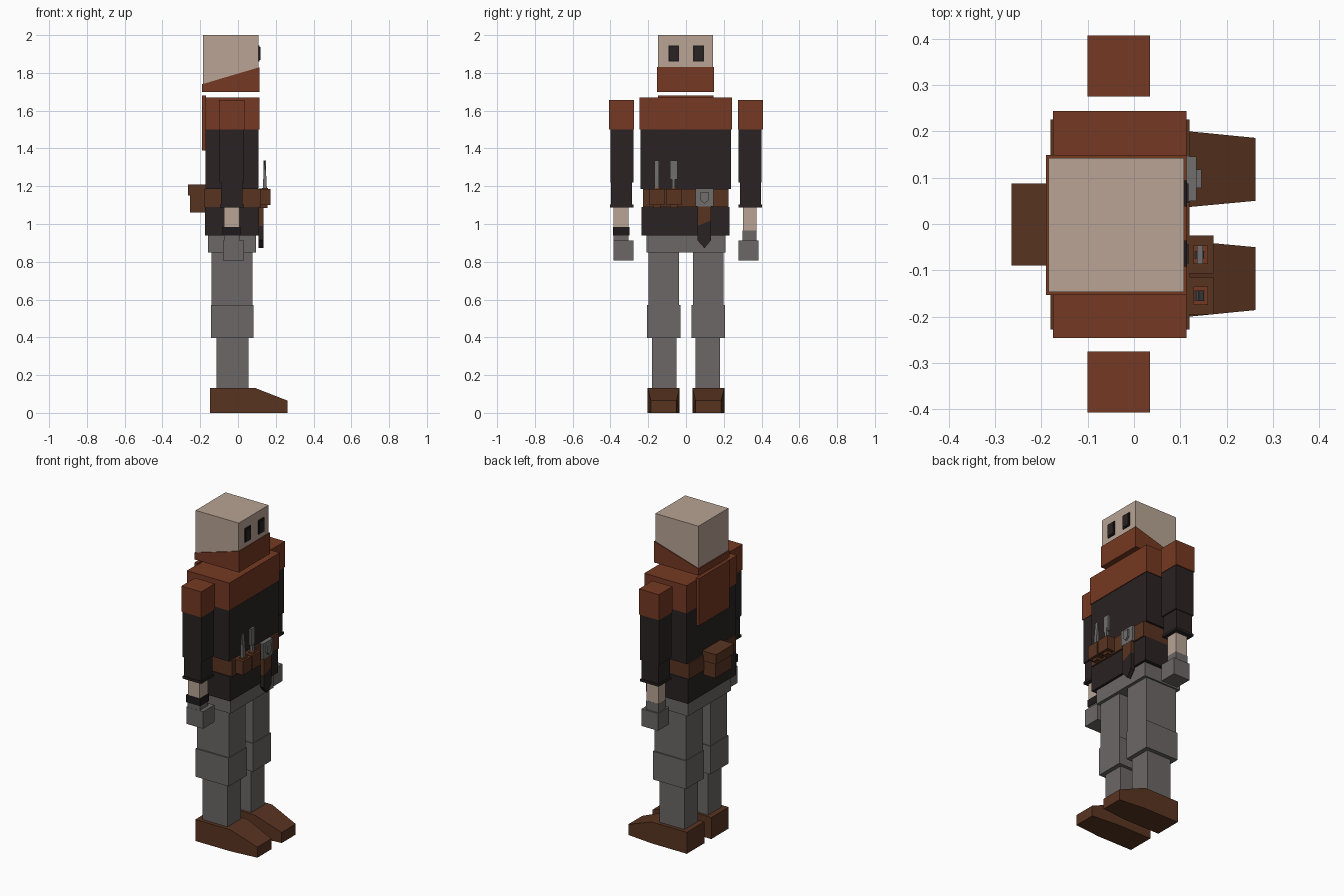
import bpy, bmesh


def mat(name, r, g, b):
    lin = [((c / 255 + 0.055) / 1.055) ** 2.4 for c in (r, g, b)]
    m = bpy.data.materials.new(name)
    m.diffuse_color = (*lin, 1)
    return m


SKIN = mat("skin", 184, 164, 148)
RUST = mat("rust cloth", 117, 57, 34)
DARK = mat("dark cloth", 42, 34, 35)
GREY = mat("grey cloth", 107, 103, 102)
LEATHER = mat("brown leather", 89, 52, 33)
METAL = mat("metal", 112, 110, 109)
BLACK = mat("black", 30, 26, 27)


def finish(name, bm, material):
    bmesh.ops.recalc_face_normals(bm, faces=bm.faces)
    me = bpy.data.meshes.new(name)
    bm.to_mesh(me)
    bm.free()
    me.materials.append(material)
    ob = bpy.data.objects.new(name, me)
    bpy.context.collection.objects.link(ob)
    return ob


def box(name, x, y, z, material):
    """Box from (min, max) ranges on each axis."""
    bm = bmesh.new()
    bmesh.ops.create_cube(bm, size=1)
    for v in bm.verts:
        v.co = [r[0] if c < 0 else r[1] for c, r in zip(v.co, (x, y, z))]
    return finish(name, bm, material)


def prism(name, points, lo, hi, axis, material):
    """Extrude a profile along y (points are x,z) or along x (points are y,z)."""
    bm = bmesh.new()
    place = (lambda p, d: (p[0], d, p[1])) if axis == "y" else (lambda p, d: (d, p[0], p[1]))
    a = [bm.verts.new(place(p, lo)) for p in points]
    b = [bm.verts.new(place(p, hi)) for p in points]
    bm.faces.new(a)
    bm.faces.new(b[::-1])
    n = len(points)
    for i in range(n):
        j = (i + 1) % n
        bm.faces.new((a[i], b[i], b[j], a[j]))
    return finish(name, bm, material)


# Head with sloped face scarf and eyes (the figure faces +x)
box("head", (-0.185, 0.108), (-0.147, 0.143), (1.71, 2.0), SKIN)
prism("face_scarf", [(-0.19, 1.70), (0.113, 1.70), (0.113, 1.83), (-0.19, 1.74)],
      -0.153, 0.149, "y", RUST)
for side, y in (("right", -0.064), ("left", 0.066)):
    box(side + "_eye_frame", (0.10, 0.114), (y - 0.028, y + 0.028), (1.86, 1.945), BLACK)
    box(side + "_eye", (0.11, 0.118), (y - 0.021, y + 0.021), (1.868, 1.937), DARK)

# Torso, shoulder mantle and back cape
box("mantle", (-0.175, 0.113), (-0.246, 0.244), (1.5, 1.67), RUST)
box("chest", (-0.172, 0.108), (-0.241, 0.239), (1.185, 1.5), DARK)
box("tunic_skirt", (-0.174, 0.111), (-0.235, 0.23), (0.938, 1.09), DARK)
box("back_cape", (-0.19, -0.17), (-0.149, 0.146), (1.39, 1.68), RUST)
box("belt", (-0.18, 0.12), (-0.228, 0.226), (1.09, 1.185), LEATHER)

# Back pouch with overhanging lid
box("back_pouch", (-0.255, -0.17), (-0.083, 0.08), (1.06, 1.16), LEATHER)
box("back_pouch_lid", (-0.265, -0.17), (-0.09, 0.087), (1.15, 1.21), LEATHER)

# Front pouches, each holding a tool
for i, (y0, y1) in enumerate(((-0.195, -0.115), (-0.107, -0.025))):
    c = (y0 + y1) / 2
    box(f"front_pouch_{i}", (0.11, 0.172), (y0, y1), (1.10, 1.185), LEATHER)
    box(f"pouch_base_{i}", (0.115, 0.155), (c - 0.02, c + 0.02), (1.085, 1.10), LEATHER)
    box(f"pouch_rim_{i}", (0.128, 0.16), (c - 0.02, c + 0.02), (1.18, 1.19), RUST)
    w = 0.011 if i == 0 else 0.008
    prism(f"tool_{i}", [(0.132, 1.18), (0.153, 1.18), (0.15, 1.25), (0.142, 1.335),
                        (0.139, 1.335), (0.134, 1.25)], c - w, c + w, "y", METAL)
box("tool_head", (0.136, 0.149), (-0.086, -0.046), (1.235, 1.335), METAL)

# Buckle plate, shield badge and knife sheath
box("buckle", (0.11, 0.135), (0.05, 0.146), (1.092, 1.188), METAL)
prism("buckle_shield", [(0.078, 1.17), (0.118, 1.17), (0.118, 1.125), (0.098, 1.108),
                        (0.078, 1.125)], 0.13, 0.146, "x", METAL)
prism("sheath_top", [(0.062, 1.10), (0.133, 1.10), (0.133, 1.02), (0.062, 0.99)],
      0.108, 0.134, "x", LEATHER)
prism("sheath_tip", [(0.062, 0.99), (0.133, 1.02), (0.133, 0.915), (0.098, 0.872),
                     (0.06, 0.915)], 0.108, 0.134, "x", DARK)

box("hips", (-0.16, 0.096), (-0.21, 0.208), (0.85, 0.94), GREY)

for side, s in (("right", -1), ("left", 1)):
    def limb(part, x, y, z, material):
        return box(f"{side}_{part}", x, sorted((s * y[0], s * y[1])), z, material)

    # Arm
    limb("shoulder", (-0.10, 0.035), (0.275, 0.407), (1.5, 1.657), RUST)
    limb("upper_arm", (-0.097, 0.032), (0.278, 0.401), (1.22, 1.5), DARK)
    limb("forearm", (-0.09, 0.025), (0.285, 0.396), (1.10, 1.22), DARK)
    limb("cuff", (-0.096, 0.031), (0.279, 0.402), (1.088, 1.102), DARK)
    if s > 0:
        limb("wrist", (-0.073, 0.008), (0.301, 0.373), (0.965, 1.09), SKIN)
        limb("glove_cuff", (-0.074, 0.009), (0.30, 0.374), (0.91, 0.965), GREY)
    else:
        limb("wrist", (-0.073, 0.008), (0.305, 0.383), (0.985, 1.09), SKIN)
        limb("wrist_band", (-0.083, 0.013), (0.298, 0.386), (0.94, 0.985), BLACK)
        limb("glove_cuff", (-0.074, 0.009), (0.304, 0.384), (0.91, 0.94), GREY)
    limb("hand", (-0.08, 0.033), (0.277, 0.385), (0.807, 0.912), GREY)

    # Leg
    limb("thigh", (-0.14, 0.077), (0.036, 0.198), (0.57, 0.85), GREY)
    limb("knee", (-0.144, 0.081), (0.03, 0.206), (0.397, 0.57), GREY)
    limb("shin", (-0.115, 0.055), (0.05, 0.181), (0.13, 0.397), GREY)

    # Shoe with narrowing toe
    shoe = prism(side + "_shoe", [(-0.148, 0), (0.09, 0), (0.262, 0), (0.262, 0.065),
                                  (0.09, 0.132), (-0.148, 0.132)],
                 s * 0.034, s * 0.203, "y", LEATHER)
    for v in shoe.data.vertices:
        if v.co.x > 0.2:
            v.co.y = s * (0.05 if abs(v.co.y) < 0.1 else 0.186)
